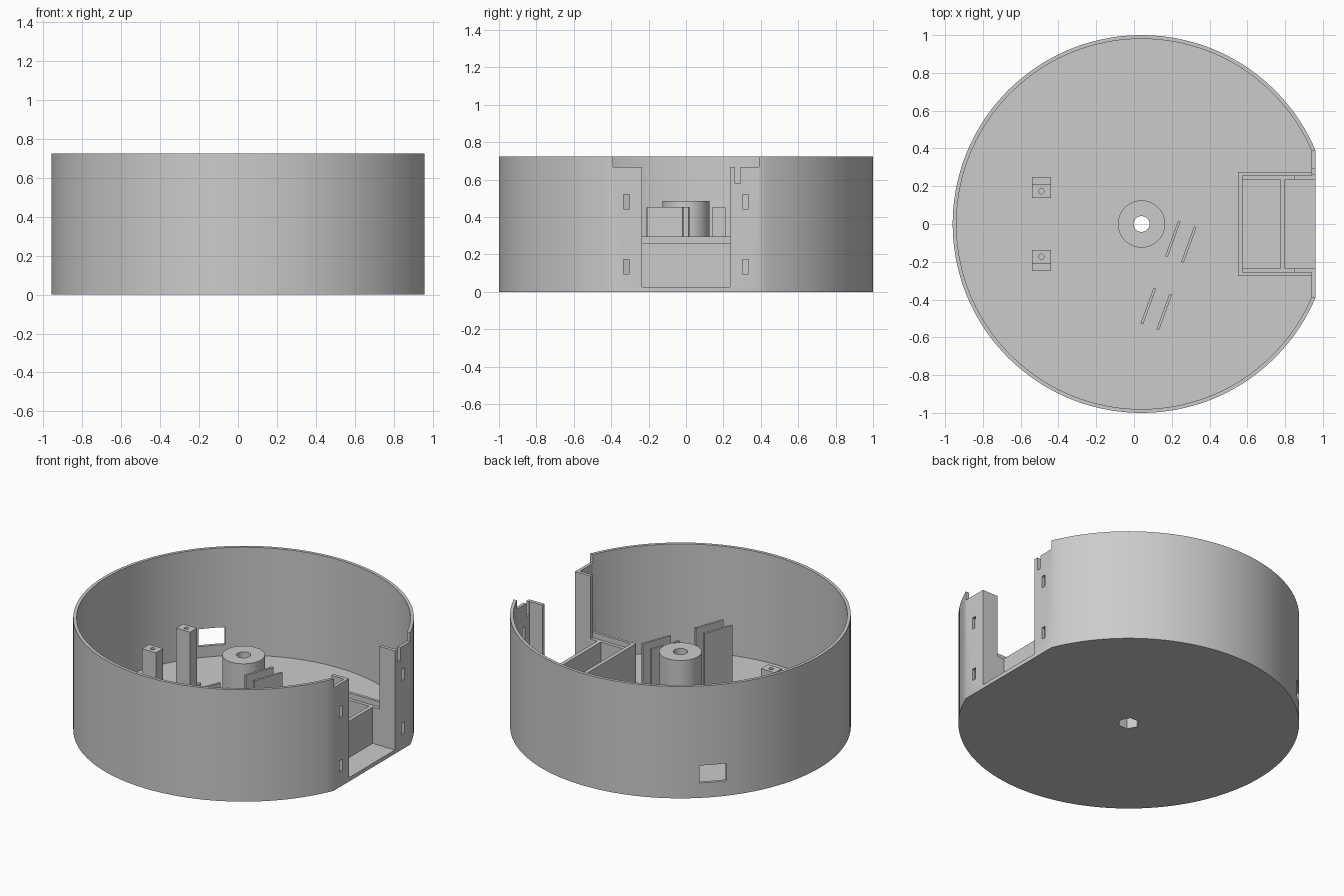
import bpy
import bmesh
from math import cos, sin, pi, radians, sqrt, acos
from mathutils import Matrix

cube = bpy.data.objects.get("Cube")
if cube:
    bpy.data.objects.remove(cube, do_unlink=True)

# One grey plastic for everything
grey = bpy.data.materials.new("grey_plastic")
grey.use_nodes = True
COLOUR = (0.6, 0.6, 0.6, 1)
grey.diffuse_color = COLOUR
grey.node_tree.nodes["Principled BSDF"].inputs["Base Color"].default_value = COLOUR

CX = 0.04        # centre of the round body
FLAT = 0.96      # x of the flat side
WALL = 0.02
FLOOR = 0.025
TOP = 0.725


def prism(name, points, z0, z1):
    """Extrude a flat outline from z0 up to z1."""
    bm = bmesh.new()
    face = bm.faces.new([bm.verts.new((x, y, z0)) for x, y in points])
    ext = bmesh.ops.extrude_face_region(bm, geom=[face])
    moved = [v for v in ext["geom"] if isinstance(v, bmesh.types.BMVert)]
    bmesh.ops.translate(bm, verts=moved, vec=(0, 0, z1 - z0))
    bmesh.ops.recalc_face_normals(bm, faces=bm.faces)
    mesh = bpy.data.meshes.new(name)
    bm.to_mesh(mesh)
    bm.free()
    mesh.materials.append(grey)
    obj = bpy.data.objects.new(name, mesh)
    bpy.context.collection.objects.link(obj)
    return obj


def box(name, x0, x1, y0, y1, z0, z1):
    return prism(name, [(x0, y0), (x1, y0), (x1, y1), (x0, y1)], z0, z1)


def ring(r, n, cx=CX, cy=0.0):
    return [(cx + r * cos(2 * pi * i / n), cy + r * sin(2 * pi * i / n)) for i in range(n)]


def d_outline(r, flat, n=128):
    """Circle with its +x side cut off along a straight line."""
    a = acos((flat - CX) / r)
    return [(CX + r * cos(a + (2 * pi - 2 * a) * i / n),
             r * sin(a + (2 * pi - 2 * a) * i / n)) for i in range(n + 1)]


def select(obj):
    bpy.ops.object.select_all(action='DESELECT')
    obj.select_set(True)
    bpy.context.view_layer.objects.active = obj


def cut(obj, cutter):
    """Subtract the cutter and throw it away."""
    cutter.hide_render = True
    select(obj)
    mod = obj.modifiers.new("cut", 'BOOLEAN')
    mod.operation = 'DIFFERENCE'
    mod.solver = 'EXACT'
    mod.object = cutter
    bpy.ops.object.modifier_apply(modifier=mod.name)
    bpy.data.objects.remove(cutter, do_unlink=True)


def smooth(obj):
    select(obj)
    bpy.ops.object.shade_smooth_by_angle(angle=radians(30))


# Round body: open shell with a flat side
body = prism("body_shell", d_outline(1, FLAT), 0, TOP)
cut(body, prism("cutter", d_outline(1 - WALL, FLAT - WALL), FLOOR, 1))

# Flat side: lowered rim, doorway and latch notch
cut(body, box("cutter", 0.93, 1.1, -0.39, 0.39, 0.667, 1))
cut(body, box("cutter", 0.9, 1.1, -0.235, 0.235, FLOOR, 1))
cut(body, box("cutter", 0.9, 1.1, 0.262, 0.292, 0.58, 1))

# Flat side: four latch slots
for y in (-0.318, 0.318):
    for z in (0.095, 0.443):
        cut(body, box("cutter", 0.9, 1.1, y - 0.015, y + 0.015, z, z + 0.077))

# Cable window in the round wall
window = box("cutter", 0.9, 1.1, -0.08, 0.08, 0.097, 0.21)
window.data.transform(Matrix.Translation((CX, 0, 0)) @ Matrix.Rotation(radians(136), 4, 'Z'))
cut(body, window)

# Central hub with a bore and a hexagonal nut pocket below
hub = prism("hub", ring(0.125, 64), FLOOR, 0.485)
for part in (body, hub):
    cut(part, prism("cutter", ring(0.042, 32), -0.1, 1))
    cut(part, prism("cutter", ring(0.063, 6), -0.1, 0.12))
    smooth(part)

# Compartment behind the doorway
box("compartment_back", 0.55, 0.575, -0.275, 0.275, FLOOR, 0.295)
box("compartment_divider", 0.775, 0.8, -0.235, 0.235, FLOOR, 0.26)
for side, s in (("right", -1), ("left", 1)):
    def sided(name, x0, x1, a, b, z1):
        return box(side + "_" + name, x0, x1, min(a * s, b * s), max(a * s, b * s), FLOOR, z1)

    sided("compartment_wall", 0.575, FLAT - WALL, 0.257, 0.275, 0.295)
    sided("compartment_ledge", 0.575, 0.85, 0.235, 0.257, 0.26)
    sided("door_jamb", 0.85, FLAT, 0.235, 0.257, 0.667)

    # Screw posts with a low foot
    post = sided("screw_post", -0.54, -0.44, 0.138, 0.21, 0.45)
    cut(post, prism("cutter", ring(0.014, 16, -0.49, 0.173 * s), 0.3, 1))
    sided("post_foot", -0.54, -0.44, 0.21, 0.248, 0.08)

# Two slanted pairs of holder plates
for name, x, y in (("inner", 0.248, -0.094), ("outer", 0.118, -0.45)):
    for i, off in enumerate((-0.045, 0.045)):
        plate = box(f"{name}_holder_plate_{i + 1}", off - 0.007, off + 0.007,
                    -0.1, 0.1, FLOOR, 0.455)
        plate.data.transform(Matrix.Translation((x, y, 0)) @ Matrix.Rotation(radians(-20), 4, 'Z'))
